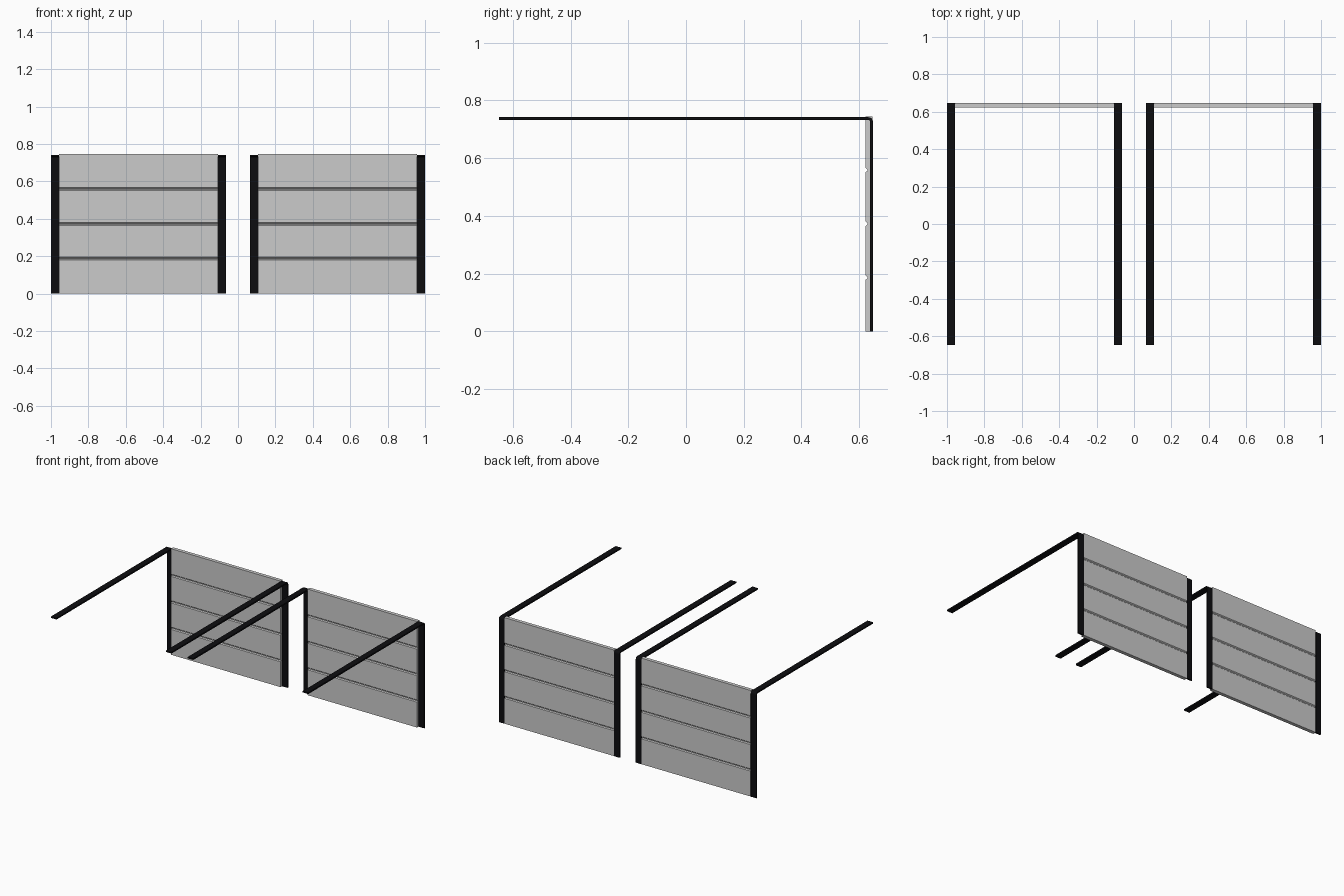
import bpy, bmesh, math

if "Cube" in bpy.data.objects:
    bpy.data.objects.remove(bpy.data.objects["Cube"])

BACK, FRONT, TOP = 0.648, 0.622, 0.745
RAIL_W, RAIL_T = 0.043, 0.01
INNER = 0.063          # inner edge of each door from centre

black = bpy.data.materials.new("rail_black")
black.diffuse_color = (0.004, 0.004, 0.005, 1)
black.use_nodes = True
black.node_tree.nodes["Principled BSDF"].inputs["Base Color"].default_value = black.diffuse_color


def extrude_profile(name, profile, x0, x1, mat=None):
    """Extrude a closed (y, z) outline along x."""
    bm = bmesh.new()
    face = bm.faces.new([bm.verts.new((x0, y, z)) for y, z in profile])
    ext = bmesh.ops.extrude_face_region(bm, geom=[face])
    verts = [g for g in ext["geom"] if isinstance(g, bmesh.types.BMVert)]
    bmesh.ops.translate(bm, verts=verts, vec=(x1 - x0, 0, 0))
    bmesh.ops.recalc_face_normals(bm, faces=bm.faces)
    mesh = bpy.data.meshes.new(name)
    bm.to_mesh(mesh)
    bm.free()
    obj = bpy.data.objects.new(name, mesh)
    bpy.context.collection.objects.link(obj)
    if mat:
        mesh.materials.append(mat)
    return obj


# Door outline: four sections parted by V grooves on both faces
depth, half = 0.006, 0.008
joints = [TOP * i / 4 for i in (1, 2, 3)]
front = [(FRONT, 0)]
for z in joints:
    front += [(FRONT, z - half), (FRONT + depth, z - half * 0.3),
              (FRONT + depth, z + half * 0.3), (FRONT, z + half)]
front.append((FRONT, TOP))
back = [(FRONT + BACK - 0.001 - y, z) for y, z in reversed(front)]
door_outline = front + back


# Rail outline: flat strip going up, round the bend and forward
def bend(radius, cy, cz, steps=5):
    return [(cy + radius * math.cos(a), cz + radius * math.sin(a))
            for a in (math.pi / 2 * i / steps for i in range(steps + 1))]


R, RAIL_TOP = 0.016, 0.742
cy, cz = BACK - R, RAIL_TOP - R
rail_outline = ([(BACK, 0)] + bend(R, cy, cz)
                + [(-BACK, RAIL_TOP), (-BACK, RAIL_TOP - RAIL_T)]
                + bend(R - RAIL_T, cy, cz)[::-1] + [(BACK - RAIL_T, 0)])

# Two doors, each with a rail on either side
for side, s in (("left", -1), ("right", 1)):
    extrude_profile(f"{side}_door", door_outline,
                    s * (INNER + RAIL_W), s * (1 - RAIL_W))
    extrude_profile(f"{side}_inner_rail", rail_outline,
                    s * INNER, s * (INNER + RAIL_W), black)
    extrude_profile(f"{side}_outer_rail", rail_outline,
                    s * (1 - RAIL_W), s * 1.0, black)
